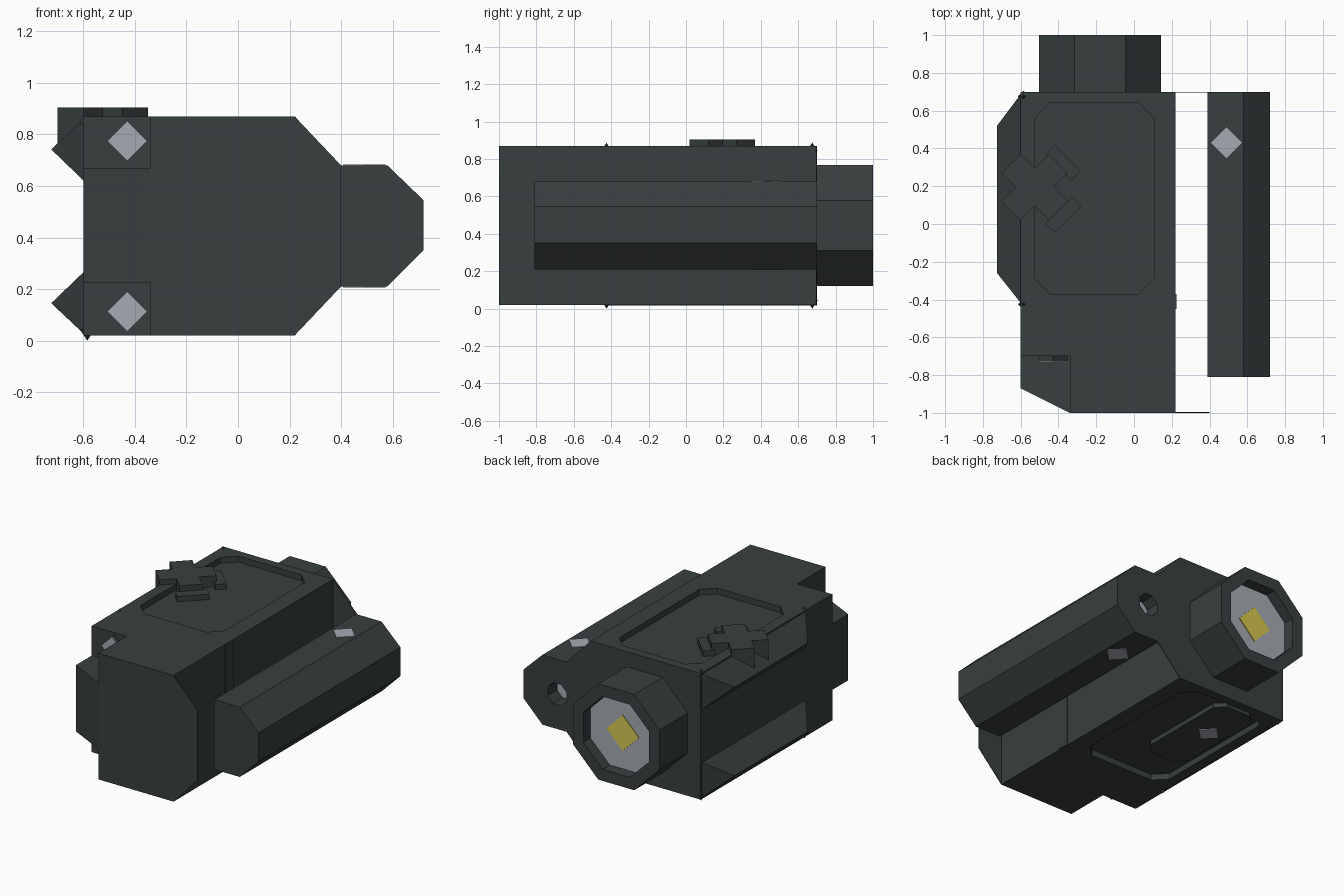
import bpy, bmesh, math
from mathutils import Vector, Matrix

if "Cube" in bpy.data.objects:
    bpy.data.objects.remove(bpy.data.objects["Cube"])


def material(name, rgb):
    m = bpy.data.materials.new(name)
    m.diffuse_color = (*rgb, 1)
    m.use_nodes = True
    m.node_tree.nodes["Principled BSDF"].inputs["Base Color"].default_value = m.diffuse_color
    return m


DARK = material("dark_gunmetal", (0.040, 0.050, 0.049))
SILVER = material("silver", (0.38, 0.41, 0.45))
YELLOW = material("lamp_yellow", (0.66, 0.58, 0.08))


def finish(name, bm, mat):
    bmesh.ops.recalc_face_normals(bm, faces=bm.faces)
    me = bpy.data.meshes.new(name)
    bm.to_mesh(me)
    bm.free()
    me.materials.append(mat)
    ob = bpy.data.objects.new(name, me)
    bpy.context.collection.objects.link(ob)
    return ob


def prism(name, pts, lo, hi, axis="z", mat=DARK):
    """Extrude a 2D outline: xy along z, or xz along y."""
    bm = bmesh.new()
    at = (lambda p, h: (p[0], p[1], h)) if axis == "z" else (lambda p, h: (p[0], h, p[1]))
    a = [bm.verts.new(at(p, lo)) for p in pts]
    b = [bm.verts.new(at(p, hi)) for p in pts]
    bm.faces.new(a)
    bm.faces.new(b)
    n = len(pts)
    for i in range(n):
        bm.faces.new((a[i], a[(i + 1) % n], b[(i + 1) % n], b[i]))
    return finish(name, bm, mat)


def rect(x0, x1, y0, y1, c=0.0):
    if c == 0:
        return [(x0, y0), (x1, y0), (x1, y1), (x0, y1)]
    return [(x0 + c, y0), (x1 - c, y0), (x1, y0 + c), (x1, y1 - c),
            (x1 - c, y1), (x0 + c, y1), (x0, y1 - c), (x0, y0 + c)]


def diamond(x, y, r):
    return [(x - r, y), (x, y - r), (x + r, y), (x, y + r)]


def cut(target, cutter):
    mod = target.modifiers.new("cut", "BOOLEAN")
    mod.operation = "DIFFERENCE"
    mod.solver = "EXACT"
    mod.object = cutter
    bpy.context.view_layer.objects.active = target
    bpy.ops.object.modifier_apply(modifier=mod.name)
    bpy.data.objects.remove(cutter, do_unlink=True)


MID = 0.445          # height of the symmetry plane
BOT, TOP = 0.02, 0.87

# Main body with a slanted front corner
body = prism("main_body", [(-0.60, -0.87), (-0.34, -1), (0.22, -1), (0.22, 0.70), (-0.60, 0.70)], BOT, TOP)

# Front corner pockets, above and below
cut(body, prism("cutter", rect(-0.8, -0.34, -1.2, -0.70), 0.67, 1.0))
cut(body, prism("cutter", rect(-0.8, -0.34, -1.2, -0.70), -0.2, 0.225))

# Recessed panels on top and bottom
panel = rect(-0.525, 0.105, -0.37, 0.64, 0.08)
cut(body, prism("cutter", panel, 0.83, 1.0))
cut(body, prism("cutter", panel, -0.2, 0.06))

# End plates with sloped corners that reach out to the side rail
for name, y in (("front_plate", -1.0), ("back_plate", 0.696)):
    prism(name, [(0.20, BOT), (0.22, BOT), (0.40, 0.21), (0.40, 0.68), (0.22, TOP), (0.20, TOP)],
          y, y + 0.004, "y")

# Strap on the right wall
prism("side_strip", rect(0.21, 0.225, -0.45, -0.37), BOT + 0.002, TOP - 0.002)

# Side rail with an emitter bore in the back end
rail = prism("side_rail", [(0.39, 0.21), (0.58, 0.21), (0.72, 0.35), (0.72, 0.545),
                           (0.58, 0.68), (0.39, 0.68)], -0.81, 0.70, "y")
bore = rect(0.47 - 0.07, 0.47 + 0.07, MID - 0.07, MID + 0.07, 0.04)
cut(rail, prism("cutter", bore, 0.60, 0.9, "y"))
prism("emitter_disc", rect(0.405, 0.535, MID - 0.065, MID + 0.065, 0.038), 0.60, 0.606, "y", SILVER)
prism("rail_screw_top", diamond(0.49, 0.43, 0.082), 0.677, 0.684, "z", SILVER)
prism("rail_screw_bottom", diamond(0.49, 0.43, 0.082), 0.206, 0.213, "z", SILVER)

# Lamp housing, reflector and bulb
LX = -0.18


def octagon(r):
    return rect(LX - r, LX + r, MID - r, MID + r, r * 0.585)


lamp = prism("lamp_housing", octagon(0.323), 0.69, 1.0, "y")
cut(lamp, prism("cutter", octagon(0.245), 0.92, 1.2, "y"))
prism("reflector", octagon(0.243), 0.92, 0.926, "y", SILVER)
prism("bulb", diamond(LX, MID, 0.12), 0.926, 0.932, "y", YELLOW)

# Push buttons in the corner pockets
for side, z in (("upper", 0.775), ("lower", 0.113)):
    prism(side + "_button", diamond(-0.43, z, 0.078), -0.725, -0.695, "y")
    prism(side + "_button_face", diamond(-0.43, z, 0.078), -0.731, -0.725, "y", SILVER)

# Clamp jaws along the left wall, with small end tips
for side, z, s in (("upper", 0.742, 1), ("lower", 0.145, -1)):
    bm = bmesh.new()
    for y0, y1 in ((-0.43, -0.26), (0.70, 0.52)):
        for dz in (-0.13, 0.127):
            bm.verts.new((-0.59, y0, z + dz * s))
        bm.verts.new((-0.725, y1, z))
    bmesh.ops.convex_hull(bm, input=bm.verts)
    finish(side + "_jaw", bm, DARK)
    for end, y in (("front", -0.425), ("back", 0.675)):
        bm = bmesh.new()
        bmesh.ops.create_cone(bm, segments=4, radius1=0.03, radius2=0, depth=0.045, cap_ends=True,
                              matrix=Matrix.Translation((-0.585, y, z + s * 0.1225))
                              @ Matrix.Rotation(0 if s > 0 else math.pi, 4, "X"))
        finish(f"{side}_jaw_{end}_tip", bm, DARK)

# Cross-shaped knob on the upper panel
KX, KY, a, b, n = -0.525, 0.195, 0.175, 0.075, 0.10
cross = []
for i in range(4):
    r = Matrix.Rotation(i * math.pi / 2, 2)
    for p in ((n, 0), (a, b), (b, a)):
        v = r @ Vector(p)
        cross.append((KX + v.x, KY + v.y))
prism("knob", cross, 0.745, 0.905)

# Angled stops beside the knob
for name, x, y, ang in (("rear_stop", -0.375, 0.325, -45), ("front_stop", -0.375, 0.05, 45)):
    r = Matrix.Rotation(math.radians(ang), 2)
    pts = []
    for p in rect(-0.10, 0.10, -0.035, 0.035):
        v = r @ Vector(p)
        pts.append((x + v.x, y + v.y))
    prism(name, pts, 0.82, 0.866)

# Battery cover inside the bottom panel
prism("bottom_cover", rect(-0.48, -0.18, -0.12, 0.60, 0.06), 0.03, 0.07)
prism("bottom_screw", diamond(-0.36, 0.28, 0.078), 0.024, 0.031, "z", SILVER)
